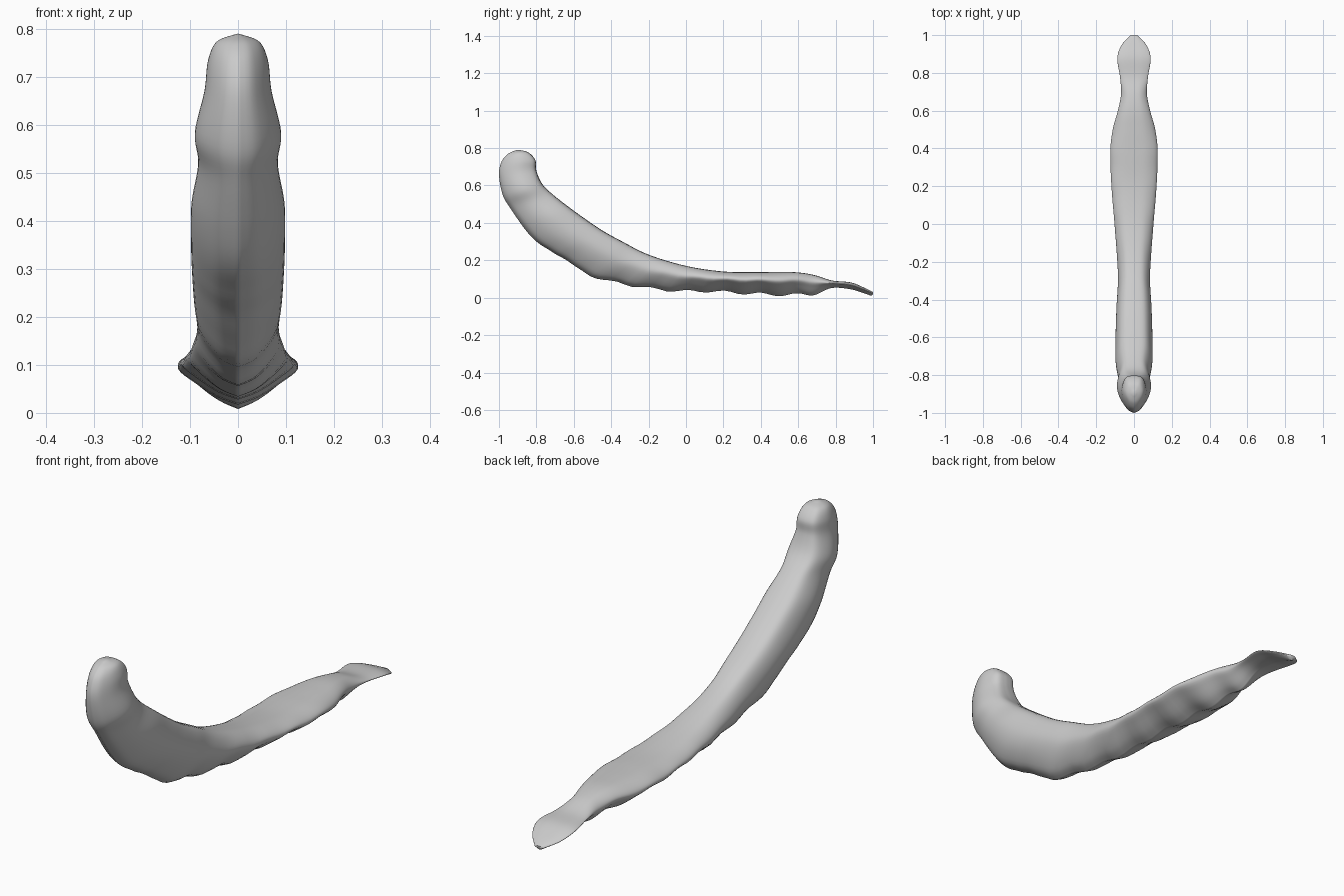
import bpy
import bmesh
from math import cos, pi
from mathutils import Vector

default_cube = bpy.data.objects.get("Cube")
if default_cube:
    bpy.data.objects.remove(default_cube, do_unlink=True)


def smooth_path(points, steps):
    """Catmull-Rom interpolation through points of any dimension."""
    points = [Vector(p) for p in points]
    result = []
    last = len(points) - 1
    for i in range(last):
        a, b = points[max(i - 1, 0)], points[i]
        c, d = points[i + 1], points[min(i + 2, last)]
        for step in range(steps):
            t = step / steps
            result.append((b * 2 + (c - a) * t
                           + (a * 2 - b * 5 + c * 4 - d) * t ** 2
                           + (b * 3 - a - c * 3 + d) * t ** 3) / 2)
    result.append(points[last])
    return result


# Stations from raised head to tail: upper y, upper z, lower y, lower z, half width
stations = [
    (-.88, .788, -.91, .788, .012),
    (-.84, .775, -.95, .77, .046),
    (-.805, .735, -.985, .73, .063),
    (-.8, .68, -1, .66, .07),
    (-.77, .61, -.98, .55, .09),
    (-.71, .55, -.94, .48, .083),
    (-.62, .48, -.87, .38, .097),
    (-.53, .415, -.78, .28, .098),
    (-.44, .355, -.66, .22, .096),
    (-.34, .3, -.56, .14, .092),
    (-.2, .23, -.37, .08, .085),
    (0, .17, -.1, .04, .1),
    (.2, .14, .16, .033, .118),
    (.38, .137, .38, .02, .125),
    (.5, .137, .5, .016, .112),
    (.6, .135, .6, .016, .085),
    (.69, .12, .69, .02, .068),
    (.78, .092, .78, .052, .074),
    (.88, .082, .87, .047, .088),
    (.95, .055, .94, .028, .066),
    (1, .03, .99, .01, .02),
]

# Half cross-sections: share of the half width, share of the depth
front_section = [(0, 0), (.55, .03), (.85, .17), (1, .42), (.86, .68), (.45, .92), (0, 1)]
rear_section = [(0, 0), (.5, .03), (.88, .18), (1, .38), (.72, .62), (.36, .86), (0, 1)]


def full_section(half):
    side = smooth_path(half, 4)
    return side + [Vector((-p.x, p.y)) for p in side[-2:0:-1]]


front_loop, rear_loop = full_section(front_section), full_section(rear_section)

# Loft the curved body, with a scalloped keel
bm = bmesh.new()
rings = []
for upper_y, upper_z, lower_y, lower_z, width in smooth_path(stations, 6):
    blend = min(max((upper_y + .5) / .7, 0), 1)
    fade = min(max((lower_y + .9) / .2, 0), 1) * min(max((.76 - lower_y) / .1, 0), 1)
    ripple = -.008 * fade * cos(2 * pi * (lower_y - .3) / .195)
    upper = Vector((0, upper_y, upper_z))
    lower = Vector((0, lower_y, lower_z))
    lower += (lower - upper).normalized() * ripple * -1
    ring = []
    for front, rear in zip(front_loop, rear_loop):
        shape = front.lerp(rear, blend)
        point = upper.lerp(lower, shape.y)
        point.x = shape.x * width
        ring.append(bm.verts.new(point))
    rings.append(ring)

for first, second in zip(rings, rings[1:]):
    for i in range(len(first)):
        j = (i + 1) % len(first)
        bm.faces.new((first[i], first[j], second[j], second[i]))

# Rounded caps close both ends
for ring, outward in ((rings[0], (0, 0, .003)), (rings[-1], (0, .004, -.002))):
    middle = sum((v.co for v in ring), Vector()) / len(ring)
    tip = bm.verts.new(middle + Vector(outward))
    for i in range(len(ring)):
        bm.faces.new((ring[i], ring[(i + 1) % len(ring)], tip))
bmesh.ops.recalc_face_normals(bm, faces=bm.faces)

mesh = bpy.data.meshes.new("curved_body")
bm.to_mesh(mesh)
bm.free()
body = bpy.data.objects.new("curved_body", mesh)
bpy.context.collection.objects.link(body)

# Plain light grey surface
grey = bpy.data.materials.new("light_grey")
grey.use_nodes = True
colour = (.6, .6, .6, 1)
grey.diffuse_color = colour
grey.node_tree.nodes["Principled BSDF"].inputs["Base Color"].default_value = colour
mesh.materials.append(grey)

bpy.context.view_layer.objects.active = body
body.select_set(True)
bpy.ops.object.shade_smooth_by_angle(angle=pi / 3)
